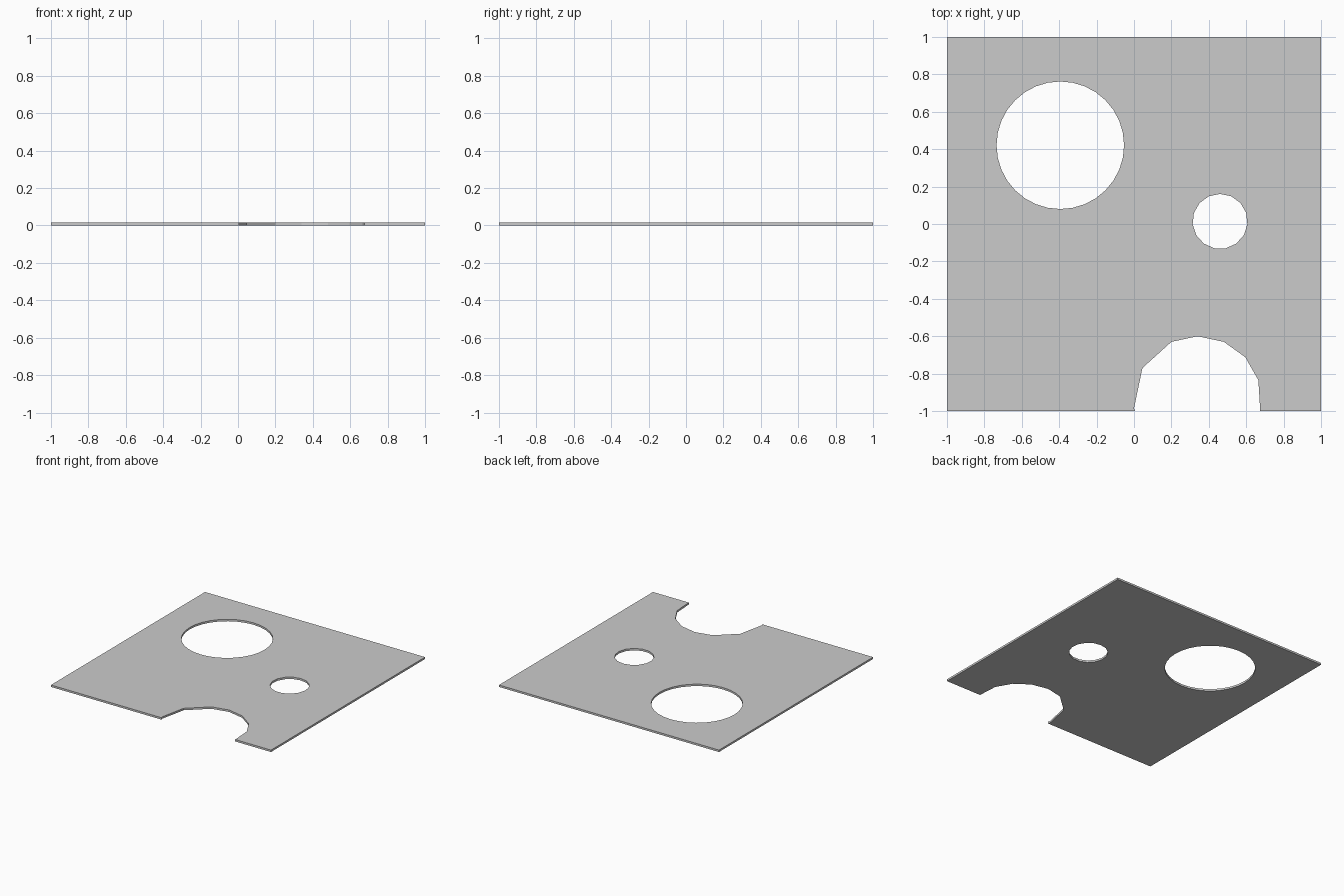
import bpy, bmesh
from math import sin, cos, tau

if "Cube" in bpy.data.objects:
    bpy.data.objects.remove(bpy.data.objects["Cube"])

THICK = 0.016


def circle(cx, cy, r, n):
    # first vertex at the top
    return [(cx + r * sin(tau * i / n), cy + r * cos(tau * i / n)) for i in range(n)]


# Outer outline with the faceted notch in the front edge
outline = [(-1, -1), (0.005, -1), (0.0, -0.985), (0.045, -0.77), (0.2, -0.63),
           (0.34, -0.6), (0.48, -0.63), (0.595, -0.712), (0.665, -0.835),
           (0.675, -1), (1, -1), (1, 1), (-1, 1)]
large_hole = circle(-0.394, 0.421, 0.341, 32)
small_hole = circle(0.46, 0.014, 0.147, 15)

# Fill the outline around the holes, then extrude to thickness
bm = bmesh.new()
edges = []
for loop in (outline, large_hole, small_hole):
    vs = [bm.verts.new((x, y, 0)) for x, y in loop]
    edges += [bm.edges.new((vs[i - 1], vs[i])) for i in range(len(vs))]
bmesh.ops.triangle_fill(bm, edges=edges, use_beauty=True, normal=(0, 0, 1))
ext = bmesh.ops.extrude_face_region(bm, geom=bm.faces[:], use_keep_orig=True)
top = [g for g in ext["geom"] if isinstance(g, bmesh.types.BMVert)]
bmesh.ops.translate(bm, verts=top, vec=(0, 0, THICK))
bmesh.ops.recalc_face_normals(bm, faces=bm.faces[:])

mesh = bpy.data.meshes.new("perforated_plate")
bm.to_mesh(mesh)
bm.free()
plate = bpy.data.objects.new("perforated_plate", mesh)
bpy.context.collection.objects.link(plate)
